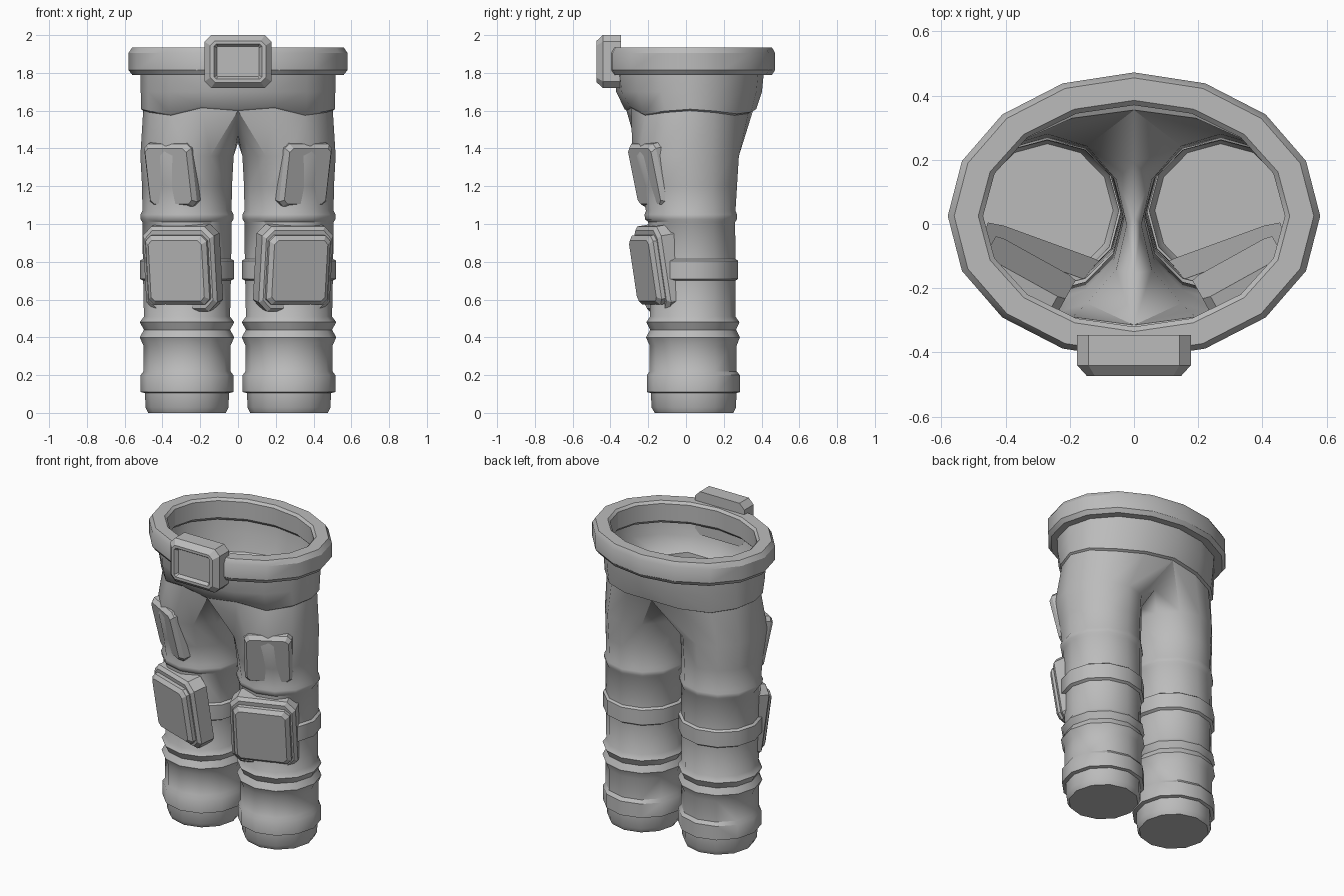
import bpy, bmesh
from math import sin, cos, pi, radians
from mathutils import Vector, Matrix

if "Cube" in bpy.data.objects:
    bpy.data.objects.remove(bpy.data.objects["Cube"])

grey = bpy.data.materials.new("grey")
grey.diffuse_color = (0.5, 0.5, 0.5, 1)
grey.use_nodes = True
grey.node_tree.nodes["Principled BSDF"].inputs["Base Color"].default_value = grey.diffuse_color


def finish(name, bm, mirror=False, angle=38):
    bmesh.ops.recalc_face_normals(bm, faces=bm.faces)
    me = bpy.data.meshes.new(name)
    bm.to_mesh(me)
    bm.free()
    me.materials.append(grey)
    ob = bpy.data.objects.new(name, me)
    bpy.context.collection.objects.link(ob)
    bpy.ops.object.select_all(action='DESELECT')
    ob.select_set(True)
    bpy.context.view_layer.objects.active = ob
    bpy.ops.object.shade_smooth_by_angle(angle=radians(angle))
    if mirror:
        m = ob.modifiers.new("mirror", 'MIRROR')
        m.use_mirror_merge = True
        m.merge_threshold = 0.0005
    return ob


def bridge(bm, a, b, closed=True):
    n = len(a)
    for i in range(n if closed else n - 1):
        j = (i + 1) % n
        bm.faces.new((a[i], a[j], b[j], b[i]))


def ring(bm, pts):
    return [bm.verts.new(p) for p in pts]


# --- trousers: one leg and half of the hips, mirrored ---
# leg rows: height, half width, front y, back y
LEG = [(0, .205, -.165, .25), (.03, .22, -.183, .265), (.105, .222, -.185, .267),
       (.11, .245, -.207, .285), (.2, .245, -.207, .285), (.22, .23, -.192, .268),
       (.355, .23, -.192, .268), (.40, .25, -.212, .285), (.44, .228, -.19, .265),
       (.48, .25, -.21, .283), (.51, .228, -.19, .262), (.70, .232, -.19, .262),
       (.71, .25, -.205, .276), (.805, .25, -.205, .276), (.815, .234, -.192, .262),
       (1.01, .236, -.2, .26), (1.025, .246, -.216, .27), (1.05, .246, -.22, .27),
       (1.07, .236, -.212, .262), (1.2, .238, -.24, .27), (1.36, .247, -.285, .28)]
bm = bmesh.new()
prev = None
for z, r, y0, y1 in LEG:
    # order: front inner corner, round the outside, then the inner thigh
    cur = ring(bm, [(.27 + r * cos(a), (y0 + y1) / 2 + (y1 - y0) / 2 * sin(a), z)
                    for a in (radians(-120 + 30 * i) for i in range(12))])
    if prev:
        bridge(bm, prev, cur)
    else:
        bm.faces.new(cur)
    prev = cur


def hip(rx, y0, y1, zs):
    return [(rx * cos(a) if 0 < i < 8 else 0, (y0 + y1) / 2 + (y1 - y0) / 2 * sin(a), zs[i])
            for i, a in enumerate(radians(-90 + 22.5 * i) for i in range(9))]


HEM = [1.60, 1.615, 1.575, 1.59, 1.60, 1.59, 1.575, 1.585, 1.60]
base = hip(.502, -.315, .355, HEM)
saddle = [(0, y, 1.43 + .17 * (abs(y - .02) / .335) ** 2) for y in (.19, .02, -.155)]
cur = ring(bm, base + saddle)
bridge(bm, prev, cur)
# raised hem and waist
prev = cur[:9]
for rx, y0, y1, zs in [(.513, -.325, .372, [h + .008 for h in HEM]),
                       (.515, -.37, .402, [1.70] * 9),
                       (.515, -.38, .412, [1.80] * 9)]:
    cur = ring(bm, hip(rx, y0, y1, zs))
    bridge(bm, prev, cur, False)
    prev = cur
finish("trousers", bm, mirror=True)

# --- belt: sixteen-sided bevelled ring ---
bm = bmesh.new()
SECTION = [(.49, .365, 1.79), (.56, .43, 1.79), (.58, .447, 1.815), (.58, .447, 1.905),
           (.56, .43, 1.935), (.485, .36, 1.935), (.47, .345, 1.92), (.47, .345, 1.81)]
loops = [ring(bm, [(rx * cos(i * pi / 8), .025 + ry * sin(i * pi / 8), z) for i in range(16)])
         for rx, ry, z in SECTION]
for a, b in zip(loops, loops[1:] + loops[:1]):
    bridge(bm, a, b)
finish("belt", bm, angle=30)


def plate(name, layers, matrix, mirror=True):
    """Stack of corner-cut rectangles: (half width, half height, corner cut, y)."""
    bm = bmesh.new()
    prev = None
    for w, h, c, y in layers:
        pts = [(w - c, -h), (w, -h + c), (w, h - c), (w - c, h),
               (-w + c, h), (-w, h - c), (-w, -h + c), (-w + c, -h)]
        cur = ring(bm, [matrix @ Vector((x, y, z)) for x, z in pts])
        if prev:
            bridge(bm, prev, cur)
        else:
            bm.faces.new(cur)
        prev = cur
    bm.faces.new(prev)
    return finish(name, bm, mirror, 20)


def place(x, y, z, yaw, tilt):
    return (Matrix.Translation((x, y, z)) @ Matrix.Rotation(radians(yaw), 4, 'Z')
            @ Matrix.Rotation(radians(tilt), 4, 'X'))


# --- buckle with a recessed window ---
plate("buckle", [(.177, .14, .035, -.345), (.177, .14, .035, -.44), (.147, .11, .025, -.473),
                 (.127, .093, .012, -.473), (.112, .08, .006, -.452)],
      place(0, 0, 1.86, 0, 0), mirror=False)

# --- thigh pads ---
plate("thigh_pad", [(.142, .17, .025, .07), (.142, .17, .025, -.005), (.125, .15, .02, -.03)],
      place(.355, -.195, 1.26, 29, 13))

# --- knee pads: backing plate and raised front ---
K = place(.30, -.155, .765, 20, 9)
plate("knee_backing", [(.2, .228, .05, .07), (.2, .228, .05, -.02), (.182, .21, .045, -.038)], K)
plate("knee_pad", [(.172, .185, .03, -.03), (.172, .185, .03, -.06), (.15, .163, .022, -.08)], K)
